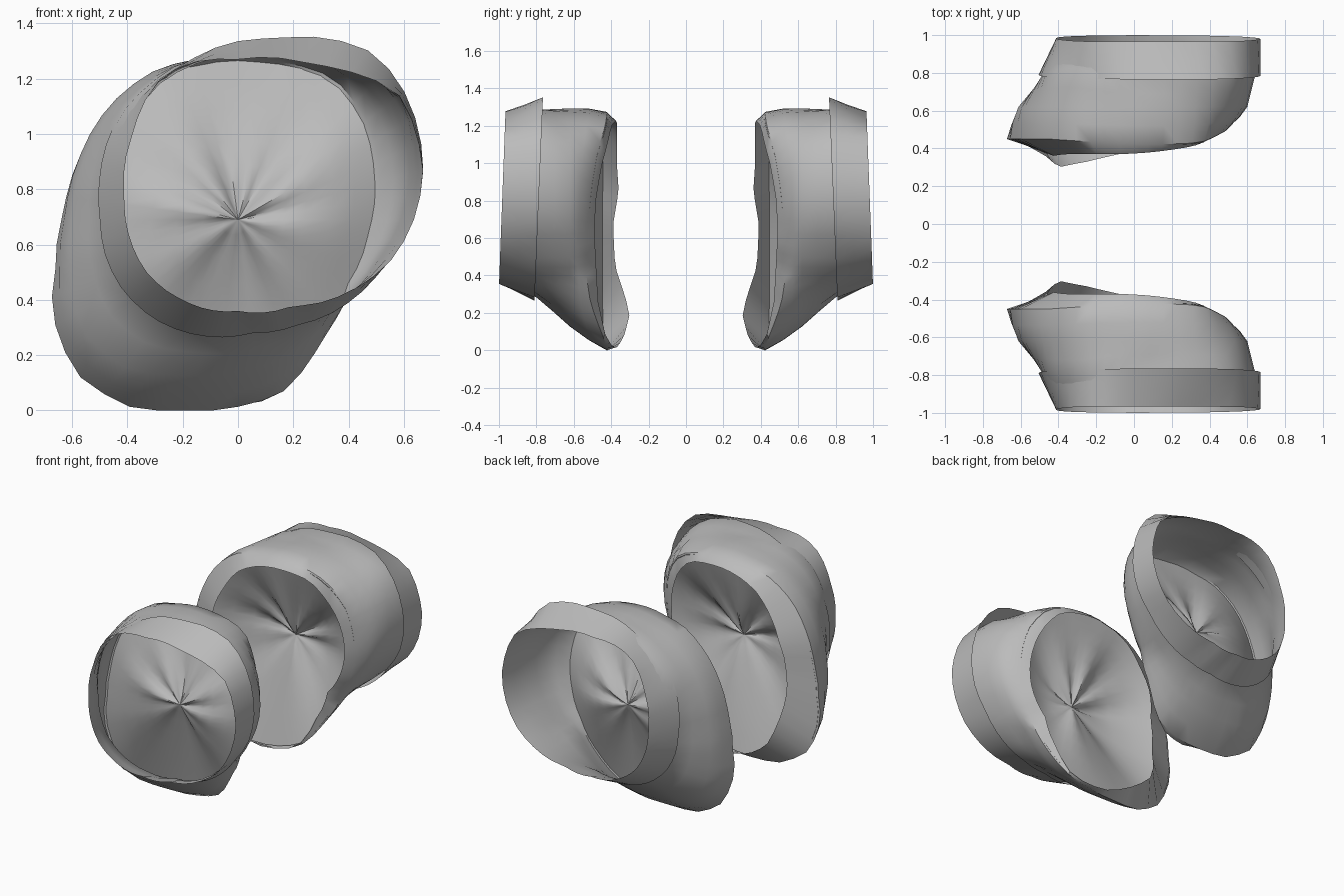
import bpy, math

if "Cube" in bpy.data.objects:
    bpy.data.objects.remove(bpy.data.objects["Cube"])

N = 48                 # points round each ring
CX, CZ = 0.0, 0.69     # pinch axis

mat = bpy.data.materials.new("grey cloth")
mat.diffuse_color = (0.5, 0.5, 0.5, 1)
mat.use_nodes = True
mat.node_tree.nodes["Principled BSDF"].inputs["Base Color"].default_value = mat.diffuse_color


def ring(points, depth=None):
    """Resample an outline by angle about the pinch axis."""
    polar = []
    for p in points:
        x, z = p[0], p[1]
        y = depth(z) if depth else p[2]
        a = math.atan2(z - CZ, x - CX) % math.tau
        polar.append((a, math.hypot(x - CX, z - CZ), y))
    polar.sort()
    first, last = polar[0], polar[-1]
    polar = [(last[0] - math.tau, *last[1:])] + polar + [(first[0] + math.tau, *first[1:])]
    out = []
    for i in range(N):
        a = math.tau * i / N
        for p, q in zip(polar, polar[1:]):
            if p[0] <= a <= q[0]:
                t = (a - p[0]) / (q[0] - p[0])
                r = p[1] + (q[1] - p[1]) * t
                y = p[2] + (q[2] - p[2]) * t
                out.append((CX + r * math.cos(a), y, CZ + r * math.sin(a)))
                break
    return out


def shrink(points, k, dy=0):
    return [(CX + (x - CX) * k, y + dy, CZ + (z - CZ) * k) for x, y, z in points]


def blend(a, b, t):
    return [tuple(u + (v - u) * t for u, v in zip(p, q)) for p, q in zip(a, b)]


def loft(name, rings, apex=None):
    """Skin the rings, close to a point if asked, and mirror the pair."""
    verts = [v for r in rings for v in r]
    faces = []
    for k in range(len(rings) - 1):
        for i in range(N):
            j = (i + 1) % N
            faces.append((k * N + i, k * N + j, (k + 1) * N + j, (k + 1) * N + i))
    if apex:
        verts.append(apex)
        base = (len(rings) - 1) * N
        faces += [(base + i, base + (i + 1) % N, len(verts) - 1) for i in range(N)]
    mesh = bpy.data.meshes.new(name)
    mesh.from_pydata(verts, [], [f[::-1] for f in faces])
    mesh.materials.append(mat)
    ob = bpy.data.objects.new(name, mesh)
    bpy.context.collection.objects.link(ob)
    bpy.ops.object.select_all(action='DESELECT')
    ob.select_set(True)
    bpy.context.view_layer.objects.active = ob
    bpy.ops.object.shade_smooth_by_angle(angle=math.radians(40))
    m = ob.modifiers.new("pair", 'MIRROR')
    m.use_axis = (False, True, False)
    m.use_mirror_merge = False
    return ob


# Outer opening of the cuff
rim = ring([(.67, .86), (.63, 1.05), (.57, 1.16), (.45, 1.21), (.27, 1.25), (0, 1.27),
            (-.2, 1.25), (-.3, 1.18), (-.38, 1.0), (-.41, .78), (-.39, .62), (-.33, .5),
            (-.2, .4), (0, .36), (.2, .38), (.4, .43), (.56, .55), (.64, .7)],
           lambda z: -.965 - .038 * (1.27 - z))
# Back edge of the cuff
cuff_back = ring([(.67, .86), (.65, 1.03), (.57, 1.21), (.46, 1.31), (.3, 1.35), (.14, 1.345),
                  (-.03, 1.33), (-.2, 1.25), (-.33, 1.17), (-.45, 1.03), (-.5, .85), (-.5, .7),
                  (-.48, .56), (-.42, .44), (-.3, .33), (-.13, .27), (.05, .28), (.22, .31),
                  (.4, .39), (.54, .54), (.64, .7)],
                 lambda z: -.81 + .042 * (z - .27))
# Start of the sleeve, slipping out over the cuff at the upper left
start = ring([(.64, .87, -.78), (.61, 1.05, -.78), (.52, 1.19, -.77), (.3, 1.275, -.76),
              (.1, 1.28, -.76), (-.08, 1.28, -.77), (-.2, 1.26, -.8), (-.32, 1.18, -.83),
              (-.43, 1.06, -.81), (-.48, .88, -.79), (-.475, .7, -.79), (-.455, .56, -.79),
              (-.4, .45, -.8), (-.28, .345, -.8), (-.1, .29, -.8), (.1, .3, -.8),
              (.38, .4, -.8), (.53, .56, -.79), (.61, .7, -.78)])
# Middle of the sleeve
middle = ring([(.6, .87), (.55, 1.08), (.4, 1.22), (.15, 1.285), (-.1, 1.275), (-.3, 1.22),
               (-.45, 1.1), (-.56, .9), (-.6, .7), (-.6, .45), (-.56, .28), (-.4, .15),
               (-.2, .13), (0, .14), (.18, .2), (.36, .38), (.5, .55)],
              lambda z: -.62)
# Widest part, leaning down and to the left
wide = ring([(.5, .87, -.51), (.46, 1.05, -.48), (.35, 1.2, -.43), (.1, 1.265, -.42),
             (-.15, 1.255, -.43), (-.3, 1.22, -.44), (-.45, 1.11, -.45), (-.58, .9, -.45),
             (-.63, .72, -.45), (-.66, .5, -.45), (-.675, .37, -.45), (-.63, .22, -.45),
             (-.57, .12, -.45), (-.4, .015, -.43), (-.2, 0, -.42), (-.02, .01, -.42),
             (.16, .065, -.44), (.3, .25, -.51), (.4, .45, -.54), (.48, .65, -.53)])
# Inner edge, with the left side turned in
edge = ring([(.44, .82, -.48), (.40, .99, -.45), (.34, 1.1, -.42), (.25, 1.19, -.40),
             (.1, 1.22, -.38), (-.05, 1.22, -.37), (-.25, 1.14, -.37), (-.36, 1.0, -.37),
             (-.43, .85, -.36), (-.46, .67, -.39), (-.46, .45, -.38), (-.43, .3, -.33),
             (-.4, .2, -.30), (-.25, .08, -.33), (-.08, .015, -.37), (.08, .03, -.40),
             (.155, .075, -.43), (.25, .26, -.47), (.32, .44, -.48), (.43, .65, -.49)])

loft("cuff", [rim, blend(rim, cuff_back, .5), cuff_back])
loft("sleeve", [rim, shrink(blend(rim, cuff_back, .5), .975), start,
                blend(start, middle, .5), middle,
                blend(shrink(middle, 1.03), wide, .5), wide, edge])

# Gathered panel set inside the lip, bulging outward at the sides
apex = (CX, -.61, CZ)
hem = shrink(wide, .985, .005)
panel = [hem]
for s, pleat in ((.85, .002), (.7, .005), (.5, .012), (.35, .016), (.2, .018), (.08, .01)):
    row = []
    for i, (x, y, z) in enumerate(hem):
        a = math.tau * i / N
        side = math.cos(a) ** 2
        k = s ** (.8 + .6 * side)
        fold = pleat * math.sin(math.tau * i / 6) * (1 if z > CZ else .3)
        bulge = -.05 * side * math.sin(math.pi * s)
        row.append((CX + (x - CX) * s, apex[1] + (y - apex[1]) * k + fold + bulge,
                    CZ + (z - CZ) * s))
    panel.append(row)
loft("gathered_panel", panel, apex)
